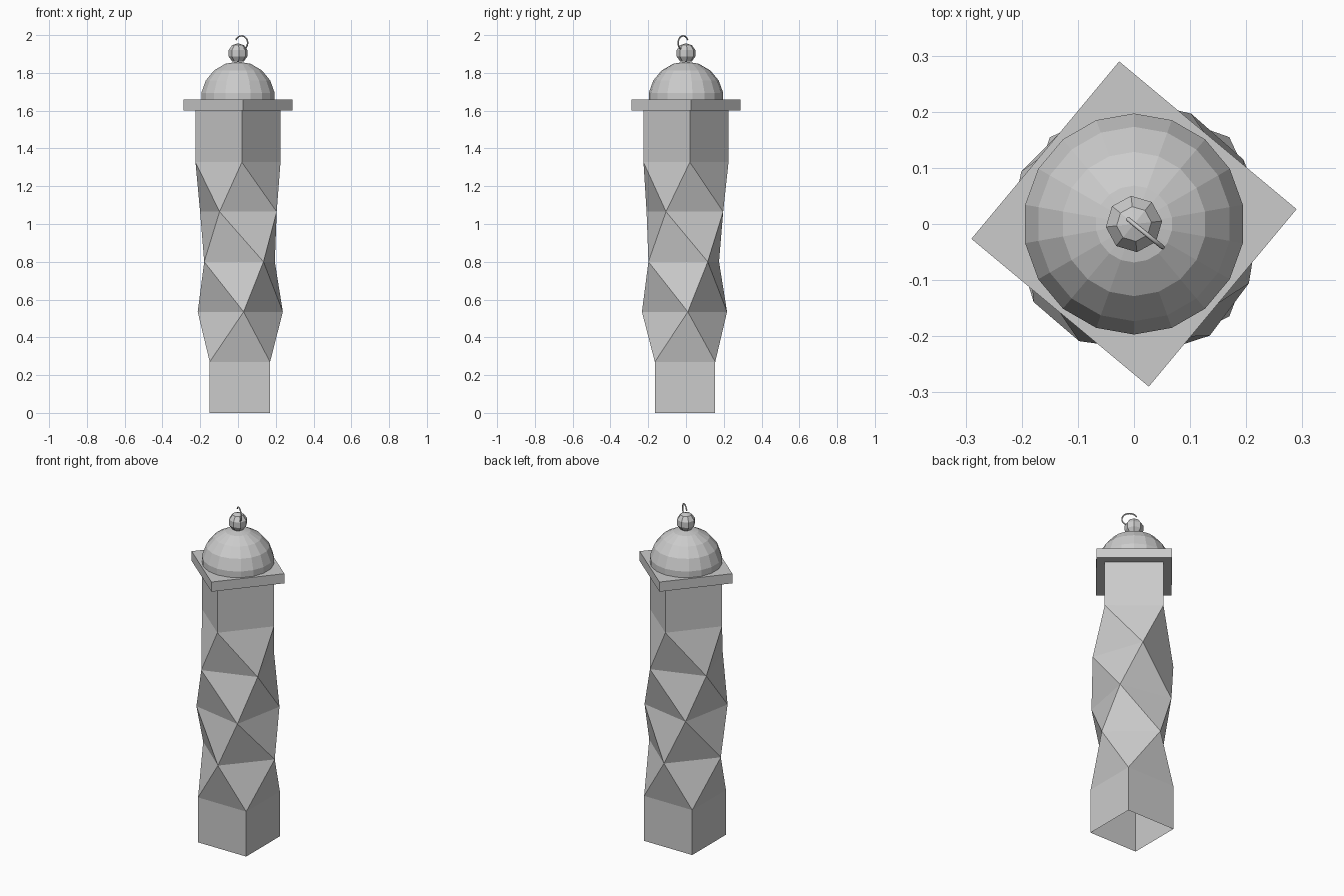
import bpy
from math import sin, cos, radians, pi

cube = bpy.data.objects.get("Cube")
if cube:
    bpy.data.objects.remove(cube, do_unlink=True)

stone = bpy.data.materials.new("pale grey stone")
stone.use_nodes = True
GREY = (0.6, 0.6, 0.6, 1)
stone.diffuse_color = GREY
stone.node_tree.nodes["Principled BSDF"].inputs["Base Color"].default_value = GREY


def add_mesh(name, verts, faces):
    mesh = bpy.data.meshes.new(name)
    mesh.from_pydata(verts, [], faces)
    mesh.materials.append(stone)
    obj = bpy.data.objects.new(name, mesh)
    bpy.context.collection.objects.link(obj)
    return obj


def ring(radius, sides, turn, z, cx=0, cy=0):
    """Corners of a level polygon, turned by some degrees."""
    angles = [radians(turn + 360 * k / sides) for k in range(sides)]
    return [(cx + radius * cos(a), cy + radius * sin(a), z) for a in angles]


def quad_band(low, high, n):
    return [(low + k, low + (k + 1) % n, high + (k + 1) % n, high + k) for k in range(n)]


def faceted_ball(name, radius, z, sides, turn, latitudes):
    """Flat-shaded ball from the given latitudes up to its top pole."""
    verts, faces = [], []
    for i, lat in enumerate(latitudes):
        a = radians(lat)
        verts += ring(radius * cos(a), sides, turn, z + radius * sin(a))
        if i:
            faces += quad_band((i - 1) * sides, i * sides, sides)
    last = (len(latitudes) - 1) * sides
    verts.append((0, 0, z + radius))
    faces += [(last + k, last + (k + 1) % sides, len(verts) - 1) for k in range(sides)]
    faces.append(tuple(reversed(range(sides))))
    return add_mesh(name, verts, faces)


# Twisted square column, open underneath: height, turn, centre x, centre y
LEVELS = [
    (0.0, 45, 0.01, -0.005),
    (0.27, 45, 0.01, -0.005),
    (0.535, 94.5, 0.012, -0.008),
    (0.80, 124.2, 0.008, -0.012),
    (1.065, 153.8, 0.002, -0.006),
    (1.327, 185.2, 0, 0),
    (1.60, 185.2, 0, 0),
]
verts, faces = [], []
for i, (z, turn, cx, cy) in enumerate(LEVELS):
    verts += ring(0.226, 4, turn, z, cx, cy)
    if i == 0:
        continue
    low, high = 4 * (i - 1), 4 * i
    if turn == LEVELS[i - 1][1]:
        faces += quad_band(low, high, 4)
    else:
        for k in range(4):
            n = (k + 1) % 4
            faces += [(low + k, low + n, high + k), (low + n, high + n, high + k)]
add_mesh("twisted_column", verts, faces)

# Square cap plate
verts = ring(0.291, 4, 5.2, 1.60) + ring(0.291, 4, 5.2, 1.658)
add_mesh("cap_plate", verts, quad_band(0, 4, 4) + [(3, 2, 1, 0), (4, 5, 6, 7)])

# Dome and the small ball on top of it
faceted_ball("dome", 0.2, 1.66, 18, 10, [-10, 10, 30, 50, 70])
faceted_ball("finial_ball", 0.053, 1.904, 8, 6, [-54, -18, 18, 54])

# Thin hanging hook, a partial loop in an upright diagonal plane
curve = bpy.data.curves.new("hook", "CURVE")
curve.dimensions = "3D"
curve.bevel_depth = 0.004
curve.bevel_resolution = 1
curve.use_fill_caps = True
curve.materials.append(stone)
spline = curve.splines.new("POLY")
STEPS = 14
spline.points.add(STEPS)
for k, point in enumerate(spline.points):
    a = radians(155 - 240 * k / STEPS)
    along = 0.024 + 0.042 * cos(a)
    point.co = (along * 0.775, -along * 0.63, 1.959 + 0.037 * sin(a), 1)
hook = bpy.data.objects.new("hook", curve)
bpy.context.collection.objects.link(hook)
